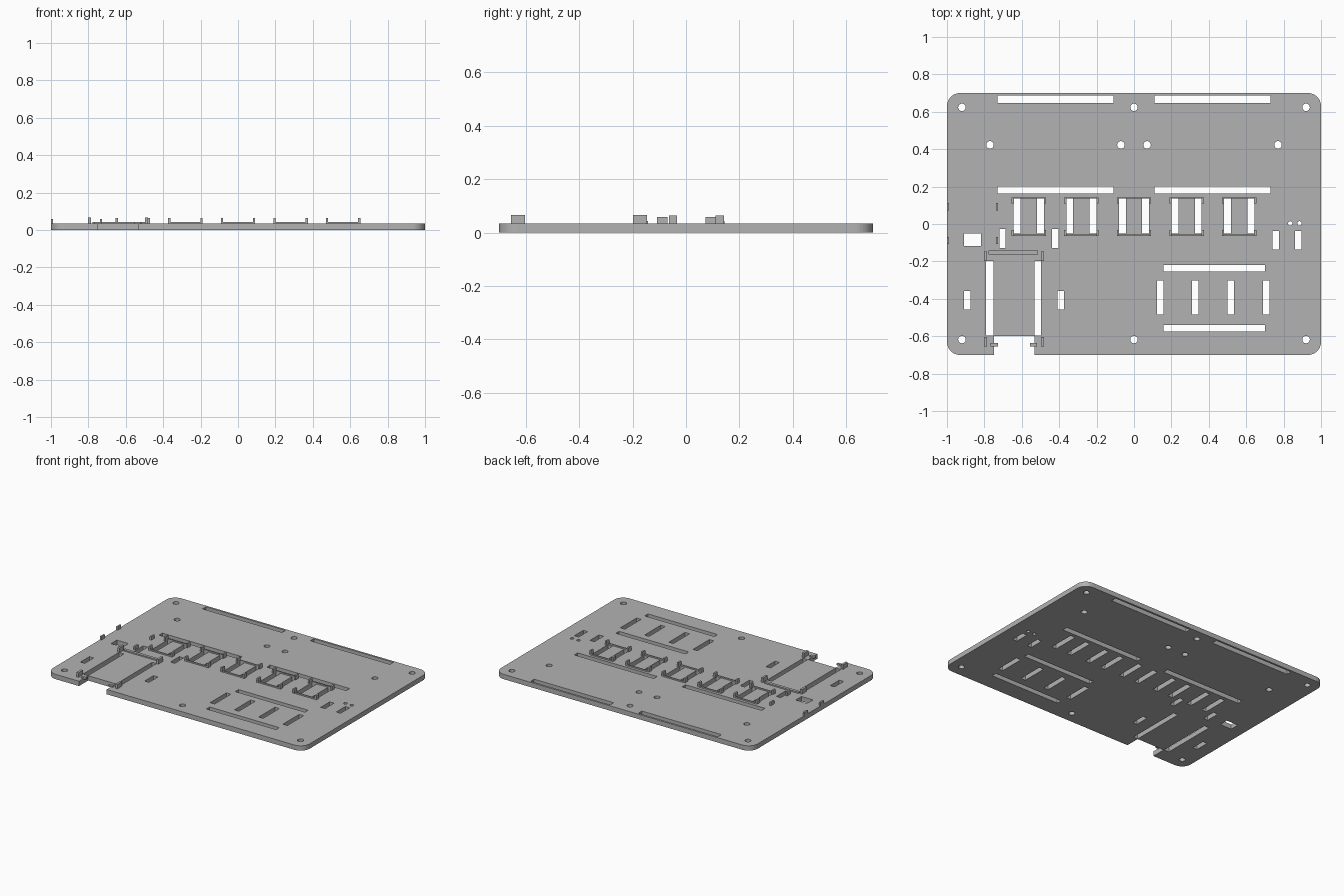
import bpy, bmesh, math

cube = bpy.data.objects.get("Cube")
if cube:
    bpy.data.objects.remove(cube, do_unlink=True)

TOP = 0.034
grey = bpy.data.materials.new("panel_grey")
grey.use_nodes = True
COLOUR = (0.45, 0.45, 0.45, 1)
grey.diffuse_color = COLOUR
grey.node_tree.nodes["Principled BSDF"].inputs["Base Color"].default_value = COLOUR


def add_object(name, mesh):
    obj = bpy.data.objects.new(name, mesh)
    mesh.materials.clear()
    mesh.materials.append(grey)
    bpy.context.collection.objects.link(obj)
    return obj


def block(name, x0, x1, y0, y1, height, base=TOP - 0.002):
    bm = bmesh.new()
    bmesh.ops.create_cube(bm, size=1)
    for v in bm.verts:
        v.co.x = x1 if v.co.x > 0 else x0
        v.co.y = y1 if v.co.y > 0 else y0
        v.co.z = height if v.co.z > 0 else base
    mesh = bpy.data.meshes.new(name)
    bm.to_mesh(mesh)
    bm.free()
    return add_object(name, mesh)


def rect(x0, x1, y0, y1):
    return [(x0, y0), (x1, y0), (x1, y1), (x0, y1)]


def arc(cx, cy, r, start, sweep, n):
    return [(cx + r * math.cos(start + sweep * i / n),
             cy + r * math.sin(start + sweep * i / n)) for i in range(n + 1)]


def hole(x, y, r):
    return arc(x, y, r, 0, math.tau, 24)[:-1]


# Panel outline: rounded corners and the battery notch in the front edge
outline = []
for k, (sx, sy) in enumerate([(1, -1), (1, 1), (-1, 1), (-1, -1)]):
    outline += arc(sx * 0.93, sy * 0.63, 0.07, (k - 1) * math.pi / 2, math.pi / 2, 10)
outline += [(-0.749, -0.7), (-0.749, -0.598), (-0.533, -0.598), (-0.533, -0.7)]
loops = [outline]

# Screw holes and indicator holes
loops += [hole(x, y, 0.02) for x in (-0.92, 0, 0.92) for y in (-0.618, 0.624)]
loops += [hole(s * x, 0.423, 0.02) for s in (-1, 1) for x in (0.07, 0.77)]
loops += [hole(x, 0.003, 0.012) for x in (0.835, 0.885)]

# Long pin slots
for y in (0.163, 0.648):
    loops += [rect(-0.73, -0.11, y, y + 0.038), rect(0.11, 0.73, y, y + 0.038)]

# Slot group at the front left
loops += [rect(0.157, 0.7, y, y + 0.036) for y in (-0.576, -0.255)]
loops += [rect(0.122 + i * 0.189, 0.157 + i * 0.189, -0.484, -0.303) for i in range(4)]

# Single short slots
loops += [rect(x, x + 0.034, -0.137, -0.037) for x in (0.74, 0.862)]
loops += [rect(x, x + 0.034, -0.457, -0.357) for x in (-0.908, -0.408)]
loops += [rect(x, x + 0.034, -0.127, -0.027) for x in (-0.72, -0.438)]
loops.append(rect(-0.908, -0.818, -0.117, -0.052))

# Battery side slots
loops += [rect(-0.79, -0.751, -0.596, -0.197), rect(-0.531, -0.496, -0.596, -0.197)]

# Display slots, in pairs
displays = [i * 0.281 for i in range(-2, 3)]
for cx in displays:
    loops += [rect(cx + s * 0.0625 - 0.0185, cx + s * 0.0625 + 0.0185, -0.05, 0.136)
              for s in (-1, 1)]

# Fill the outline with its holes and extrude to the panel thickness
curve = bpy.data.curves.new("panel_profile", "CURVE")
curve.dimensions = "2D"
curve.fill_mode = "BOTH"
curve.extrude = TOP / 2
for points in loops:
    spline = curve.splines.new("POLY")
    spline.points.add(len(points) - 1)
    for p, (x, y) in zip(spline.points, points):
        p.co = (x, y, 0, 1)
    spline.use_cyclic_u = True
profile = bpy.data.objects.new("panel_profile", curve)
bpy.context.collection.objects.link(profile)
graph = bpy.context.evaluated_depsgraph_get()
mesh = bpy.data.meshes.new_from_object(profile.evaluated_get(graph))
bpy.data.objects.remove(profile, do_unlink=True)
bm = bmesh.new()
bm.from_mesh(mesh)
bmesh.ops.remove_doubles(bm, verts=bm.verts, dist=0.0001)
bmesh.ops.translate(bm, verts=bm.verts, vec=(0, 0, TOP / 2))
bmesh.ops.recalc_face_normals(bm, faces=bm.faces)
for f in bm.faces:
    f.smooth = False
bm.to_mesh(mesh)
bm.free()
add_object("panel", mesh)

# Display holders: four corner posts and two low rails each
for n, cx in enumerate(displays, 1):
    for s in (-1, 1):
        x = cx + s * 0.086
        for y0, y1 in ((-0.063, -0.033), (0.11, 0.142)):
            block(f"display_{n}_post", x - 0.006, x + 0.006, y0, y1, 0.064)
    for y in (-0.061, 0.136):
        block(f"display_{n}_rail", cx - 0.08, cx + 0.08, y, y + 0.008, 0.043)

# Battery holder: posts, front hooks and back rail
for x in (-0.801, -0.497):
    for y in (-0.655, -0.198):
        block("battery_post", x, x + 0.015, y, y + 0.052, 0.066)
for x in (-0.766, -0.556):
    block("battery_hook", x, x + 0.038, -0.654, -0.636, 0.043)
block("battery_rail", -0.778, -0.512, -0.162, -0.142, 0.043)

# Switch holder posts at the right edge
for x in (-1.0, -0.739):
    for y in (-0.108, 0.073):
        block("switch_post", x, x + 0.012, y, y + 0.038, 0.058)
